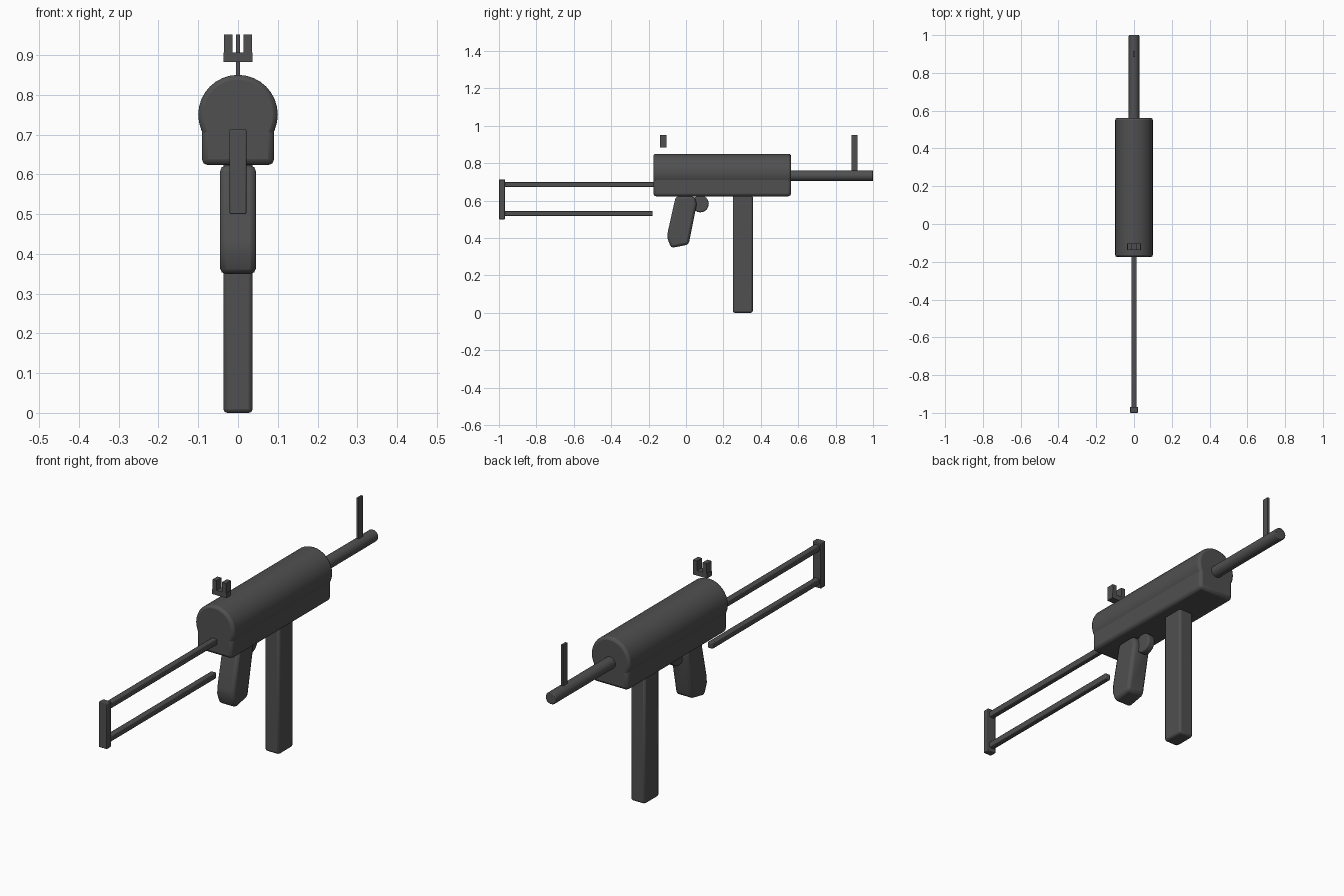
import bpy, bmesh, math
from mathutils import Matrix

if "Cube" in bpy.data.objects:
    bpy.data.objects.remove(bpy.data.objects["Cube"])

metal = bpy.data.materials.new("dark_gunmetal")
metal.diffuse_color = (0.08, 0.08, 0.08, 1)
metal.use_nodes = True
metal.node_tree.nodes["Principled BSDF"].inputs["Base Color"].default_value = metal.diffuse_color


def finish(name, bm, bevel=0.0, segments=2, angle=35):
    """Turn a bmesh into a named, coloured object with softened edges."""
    bmesh.ops.recalc_face_normals(bm, faces=bm.faces)
    mesh = bpy.data.meshes.new(name)
    bm.to_mesh(mesh)
    bm.free()
    mesh.materials.append(metal)
    obj = bpy.data.objects.new(name, mesh)
    bpy.context.collection.objects.link(obj)
    if bevel:
        mod = obj.modifiers.new("soft_edges", 'BEVEL')
        mod.width, mod.segments = bevel, segments
        mod.limit_method, mod.angle_limit = 'ANGLE', math.radians(30)
    bpy.ops.object.select_all(action='DESELECT')
    obj.select_set(True)
    bpy.context.view_layer.objects.active = obj
    bpy.ops.object.shade_smooth_by_angle(angle=math.radians(angle))
    return obj


def box(name, x, y, z, bevel=0.0):
    """Box from (min, max) ranges."""
    bm = bmesh.new()
    size = [b - a for a, b in (x, y, z)]
    mid = [(a + b) / 2 for a, b in (x, y, z)]
    bmesh.ops.create_cube(bm, size=1, matrix=Matrix.Translation(mid) @ Matrix.Diagonal((*size, 1)))
    return finish(name, bm, bevel)


def rod(name, radius, y, z, sides, bevel):
    """Cylinder lying along y."""
    bm = bmesh.new()
    place = Matrix.Translation((0, sum(y) / 2, z)) @ Matrix.Rotation(math.pi / 2, 4, 'X')
    bmesh.ops.create_cone(bm, cap_ends=True, segments=sides, radius1=radius,
                          radius2=radius, depth=y[1] - y[0], matrix=place)
    return finish(name, bm, bevel)


def slab(name, profile, half, bevel, segments=2):
    """Side profile in y, z extruded across x."""
    bm = bmesh.new()
    face = bm.faces.new([bm.verts.new((-half, y, z)) for y, z in profile])
    new = bmesh.ops.extrude_face_region(bm, geom=[face])["geom"]
    bmesh.ops.translate(bm, vec=(2 * half, 0, 0),
                        verts=[v for v in new if isinstance(v, bmesh.types.BMVert)])
    return finish(name, bm, bevel, segments)


# Receiver: round tube over a boxy lower housing
rod("receiver_tube", 0.1, (-0.175, 0.562), 0.75, 32, 0.012)
box("receiver_housing", (-0.091, 0.091), (-0.175, 0.562), (0.623, 0.74), 0.015)

# Barrel and front sight
rod("barrel", 0.028, (0.54, 1.0), 0.733, 24, 0.004)
box("front_sight", (-0.005, 0.005), (0.885, 0.916), (0.75, 0.952))

# Rear sight: floating base with two prongs
box("rear_sight_base", (-0.037, 0.037), (-0.138, -0.103), (0.883, 0.906))
for side, s in (("left", -1), ("right", 1)):
    box("rear_sight_prong_" + side, sorted((s * 0.014, s * 0.035)), (-0.138, -0.103), (0.9, 0.952))

# Skeleton stock
box("stock_upper_rod", (-0.013, 0.013), (-0.98, -0.165), (0.672, 0.7), 0.004)
box("stock_lower_rod", (-0.013, 0.013), (-0.98, -0.178), (0.517, 0.545), 0.004)
box("stock_butt_plate", (-0.021, 0.021), (-1.0, -0.968), (0.5, 0.713), 0.003)

# Magazine
box("magazine", (-0.037, 0.037), (0.25, 0.357), (0.0, 0.63), 0.01)

# Raked pistol grip
slab("pistol_grip", [(-0.055, 0.622), (0.045, 0.622), (0.058, 0.585), (0.014, 0.365),
                     (-0.08, 0.347), (-0.1, 0.4), (-0.097, 0.435)], 0.045, 0.014)

# Rounded trigger
slab("trigger", [(0.077 + 0.045 * math.cos(i * math.pi / 8), 0.583 + 0.046 * math.sin(i * math.pi / 8))
                 for i in range(16)], 0.018, 0.006)
